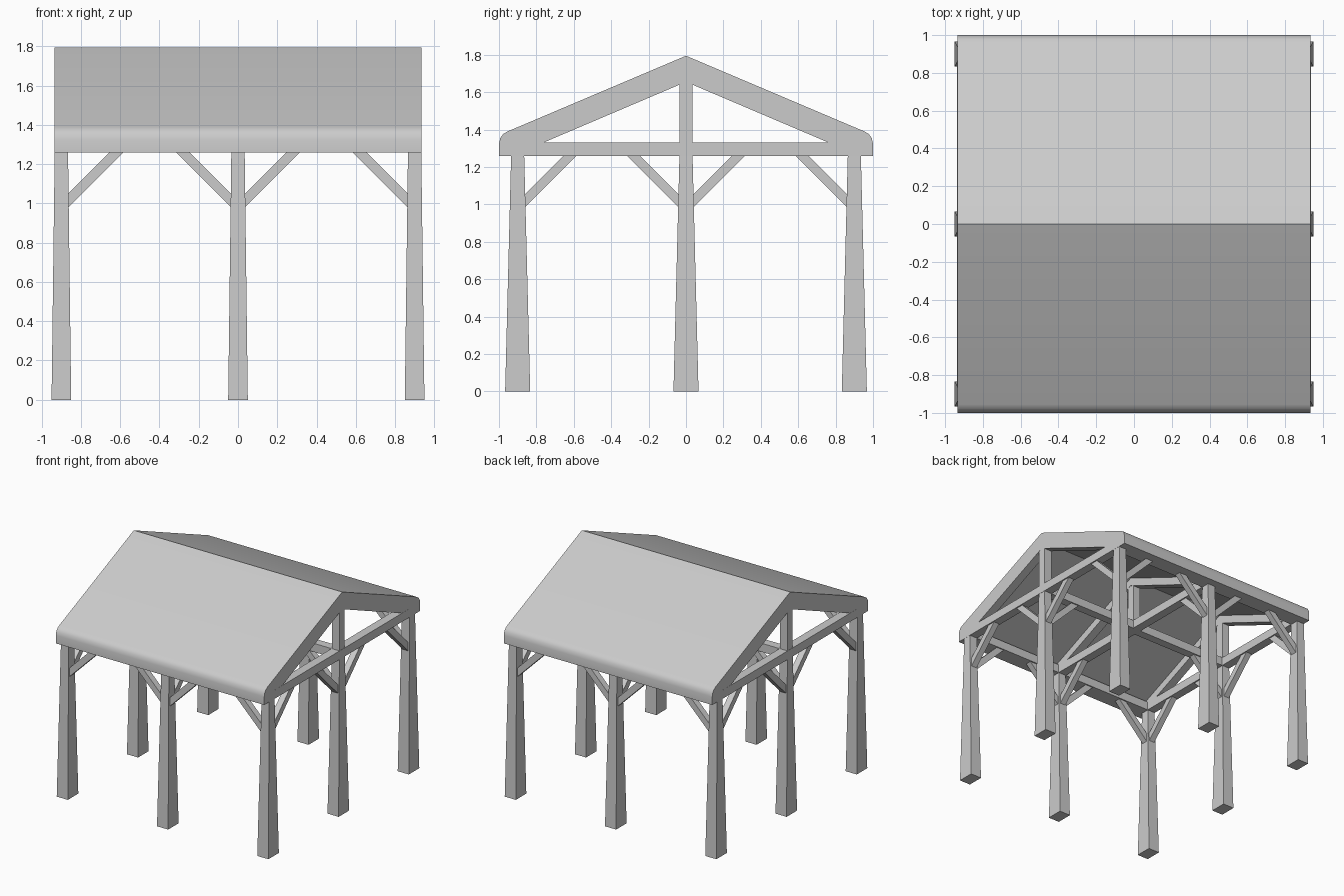
import bpy
import bmesh
from mathutils import Vector

if "Cube" in bpy.data.objects:
    bpy.data.objects.remove(bpy.data.objects["Cube"])


def finish(name, bm):
    bmesh.ops.recalc_face_normals(bm, faces=bm.faces)
    mesh = bpy.data.meshes.new(name)
    bm.to_mesh(mesh)
    bm.free()
    obj = bpy.data.objects.new(name, mesh)
    bpy.context.collection.objects.link(obj)
    return obj


def prism(name, points, offset):
    """Extrude a flat outline by an offset vector."""
    bm = bmesh.new()
    face = bm.faces.new([bm.verts.new(p) for p in points])
    ext = bmesh.ops.extrude_face_region(bm, geom=[face])
    verts = [g for g in ext["geom"] if isinstance(g, bmesh.types.BMVert)]
    bmesh.ops.translate(bm, verts=verts, vec=offset)
    return finish(name, bm)


def box(name, lo, hi):
    pts = [(lo[0], lo[1], lo[2]), (hi[0], lo[1], lo[2]),
           (hi[0], hi[1], lo[2]), (lo[0], hi[1], lo[2])]
    return prism(name, pts, (0, 0, hi[2] - lo[2]))


def post(name, x, y):
    obj = box(name, (-1, -1, 0), (1, 1, 1.26))
    for v in obj.data.vertices:
        sx, sy = (0.05, 0.067) if v.co.z < 0.5 else (0.034, 0.035)
        v.co = (x + v.co.x * sx, y + v.co.y * sy, v.co.z)


def brace(name, x, y, dx, dy):
    """Diagonal brace from a post toward direction (dx, dy)."""
    d, side = Vector((dx, dy, 0)), Vector((-dy, dx, 0))
    outline = [(0.03, 0.975), (0.03, 1.045), (0.25, 1.265), (0.32, 1.265)]
    base = Vector((x, y, 0)) - side * 0.025
    prism(name, [base + d * r + Vector((0, 0, z)) for r, z in outline], side * 0.05)


def gable(name, half, x0, x1):
    """Profile mirrored in y, outer line first, extruded along x."""
    pts = half + [(-y, z) for y, z in reversed(half) if y > 0]
    return prism(name, [(x0, y, z) for y, z in pts], (x1 - x0, 0, 0))


# Roof shell with rounded eaves
outer = [(1, 1.26), (1, 1.325), (0.993, 1.355), (0.978, 1.376), (0.955, 1.39), (0, 1.795)]
inner = [(0.935, 1.26), (0.935, 1.325), (0, 1.722)]
loop = (outer + [(-y, z) for y, z in reversed(outer[:-1])]
        + [(-y, z) for y, z in inner] + list(reversed(inner[:-1])))
roof = prism("roof", [(-0.935, y, z) for y, z in loop], (1.87, 0, 0))
bpy.context.view_layer.objects.active = roof
roof.select_set(True)
bpy.ops.object.shade_smooth_by_angle()
roof.select_set(False)

S = (-0.9, 0, 0.9)
for x in S:
    # Rafters, tie beam and king post of each truss
    raf = [(0, 1.724), (0.937, 1.325), (0.937, 1.26), (0.865, 1.287), (0, 1.655)]
    raf_loop = raf + [(-y, z) for y, z in reversed(raf[1:4])]
    prism("rafters", [(x - 0.035, y, z) for y, z in raf_loop], (0.07, 0, 0))
    box("tie_beam", (x - 0.036, -0.866, 1.26), (x + 0.036, 0.866, 1.33))
    box("king_post", (x - 0.034, -0.034, 1.32), (x + 0.034, 0.034, 1.68))

for y in S:
    # Long beams
    box("long_beam", (-0.935, y - 0.035, 1.26), (0.935, y + 0.035, 1.33))

# Posts and their diagonal braces, none in the middle
for x in S:
    for y in S:
        if x == 0 and y == 0:
            continue
        post("post", x, y)
        for dx, dy in ((1, 0), (-1, 0), (0, 1), (0, -1)):
            if abs(x + dx * 0.5) < 0.95 and abs(y + dy * 0.5) < 0.95:
                brace("brace", x, y, dx, dy)
